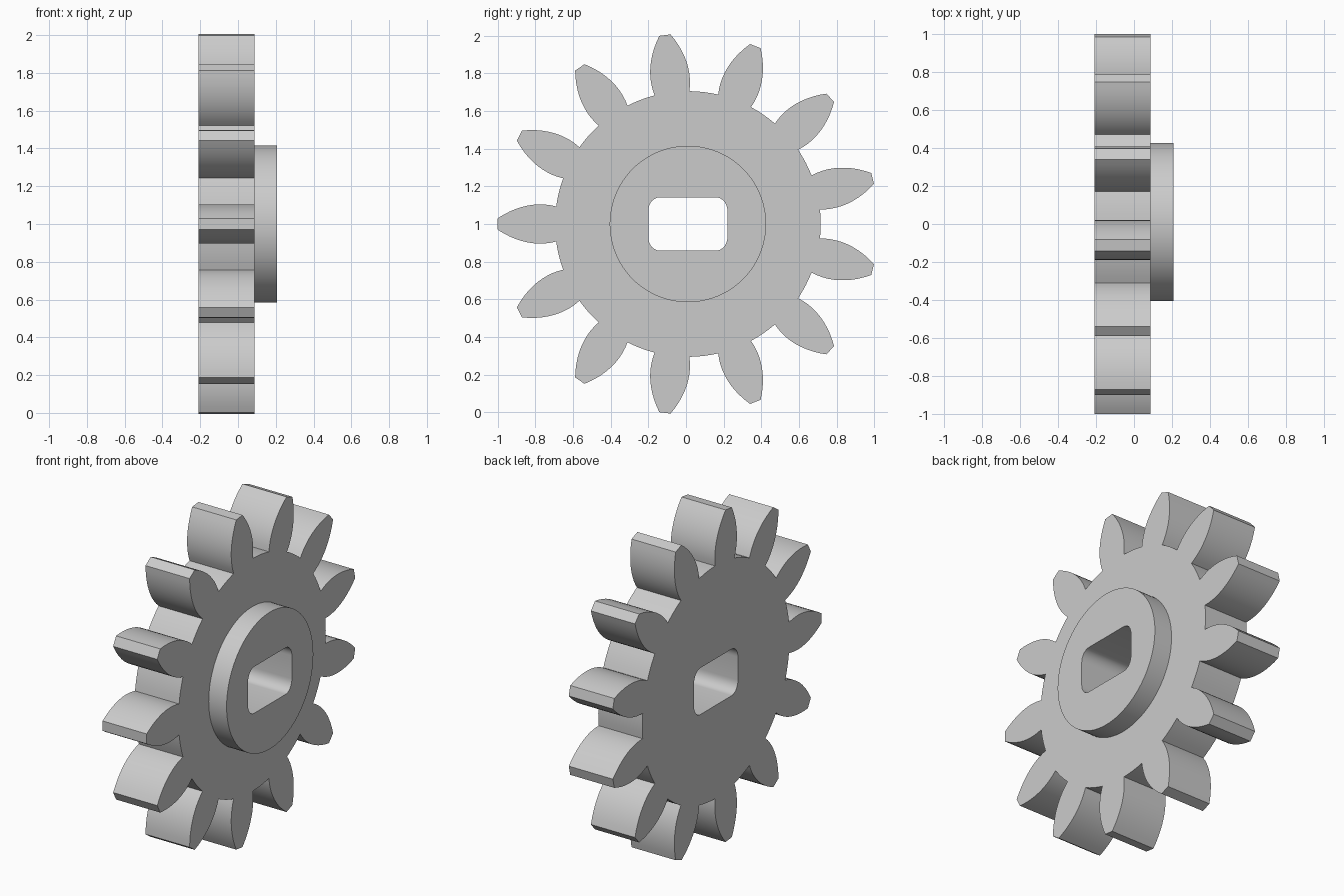
import bpy, bmesh
from math import pi, sin, cos, atan2, radians, hypot

cube = bpy.data.objects.get("Cube")
if cube:
    bpy.data.objects.remove(cube)

CENTRE_Y, CENTRE_Z = 0.01, 1.0
BACK, STEP, FRONT = -0.208, 0.0875, 0.207
TEETH, ROOT, TIP = 13, 0.705, 1.01

grey = bpy.data.materials.new("plain grey")
grey.use_nodes = True
grey.diffuse_color = (0.6, 0.6, 0.6, 1)
grey.node_tree.nodes["Principled BSDF"].inputs["Base Color"].default_value = (0.6, 0.6, 0.6, 1)


def prism(name, outline, x0, x1):
    """Extrude a closed (y, z) outline along x."""
    bm = bmesh.new()
    face = bm.faces.new([bm.verts.new((x0, y + CENTRE_Y, z + CENTRE_Z)) for y, z in outline])
    ext = bmesh.ops.extrude_face_region(bm, geom=[face])
    verts = [v for v in ext["geom"] if isinstance(v, bmesh.types.BMVert)]
    bmesh.ops.translate(bm, verts=verts, vec=(x1 - x0, 0, 0))
    bmesh.ops.recalc_face_normals(bm, faces=bm.faces)
    mesh = bpy.data.meshes.new(name)
    bm.to_mesh(mesh)
    bm.free()
    mesh.materials.append(grey)
    obj = bpy.data.objects.new(name, mesh)
    bpy.context.collection.objects.link(obj)
    return obj


def combine(target, tool, operation):
    """Apply a boolean and drop the tool object."""
    mod = target.modifiers.new(operation.lower(), 'BOOLEAN')
    mod.object, mod.operation, mod.solver = tool, operation, 'EXACT'
    bpy.context.view_layer.objects.active = target
    bpy.ops.object.modifier_apply(modifier=mod.name)
    bpy.data.objects.remove(tool)


# Toothed outline: bulging flanks, blunt tips, arcs between the teeth
SEG = 10
flank = []
for i in range(SEG + 1):
    r = ROOT + (TIP - ROOT) * i / SEG
    half = 0.105 - 1.55 * (r - 0.79) ** 2
    flank.append((hypot(r, half) if i == 0 else r, atan2(half, r)))
flank[0] = (ROOT, flank[0][1])
pitch = 2 * pi / TEETH
root_angle = flank[0][1]
tooth = [(r, -a) for r, a in flank] + [(r, a) for r, a in reversed(flank)]
tooth += [(ROOT, root_angle + (pitch - 2 * root_angle) * k / 4) for k in (1, 2, 3)]
outline = [(r * cos(pi + a + n * pitch), r * sin(pi + a + n * pitch))
           for n in range(TEETH) for r, a in tooth]
gear = prism("gear_wheel", outline, BACK, STEP)

# Raised round hub
circle = [(0.415 * cos(2 * pi * k / 96), 0.415 * sin(2 * pi * k / 96)) for k in range(96)]
combine(gear, prism("hub", circle, STEP - 0.1, FRONT), 'UNION')

# Rounded rectangular shaft hole
hole = []
for q, (sy, sz) in enumerate([(1, 1), (-1, 1), (-1, -1), (1, -1)]):
    for k in range(9):
        a = q * pi / 2 + k * pi / 16
        hole.append((sy * 0.15 + 0.06 * cos(a), sz * 0.07 + 0.071 * sin(a)))
combine(gear, prism("shaft_hole", hole, BACK - 0.1, FRONT + 0.1), 'DIFFERENCE')

bpy.ops.object.select_all(action='DESELECT')
gear.select_set(True)
bpy.context.view_layer.objects.active = gear
bpy.ops.object.shade_smooth_by_angle(angle=radians(30))
